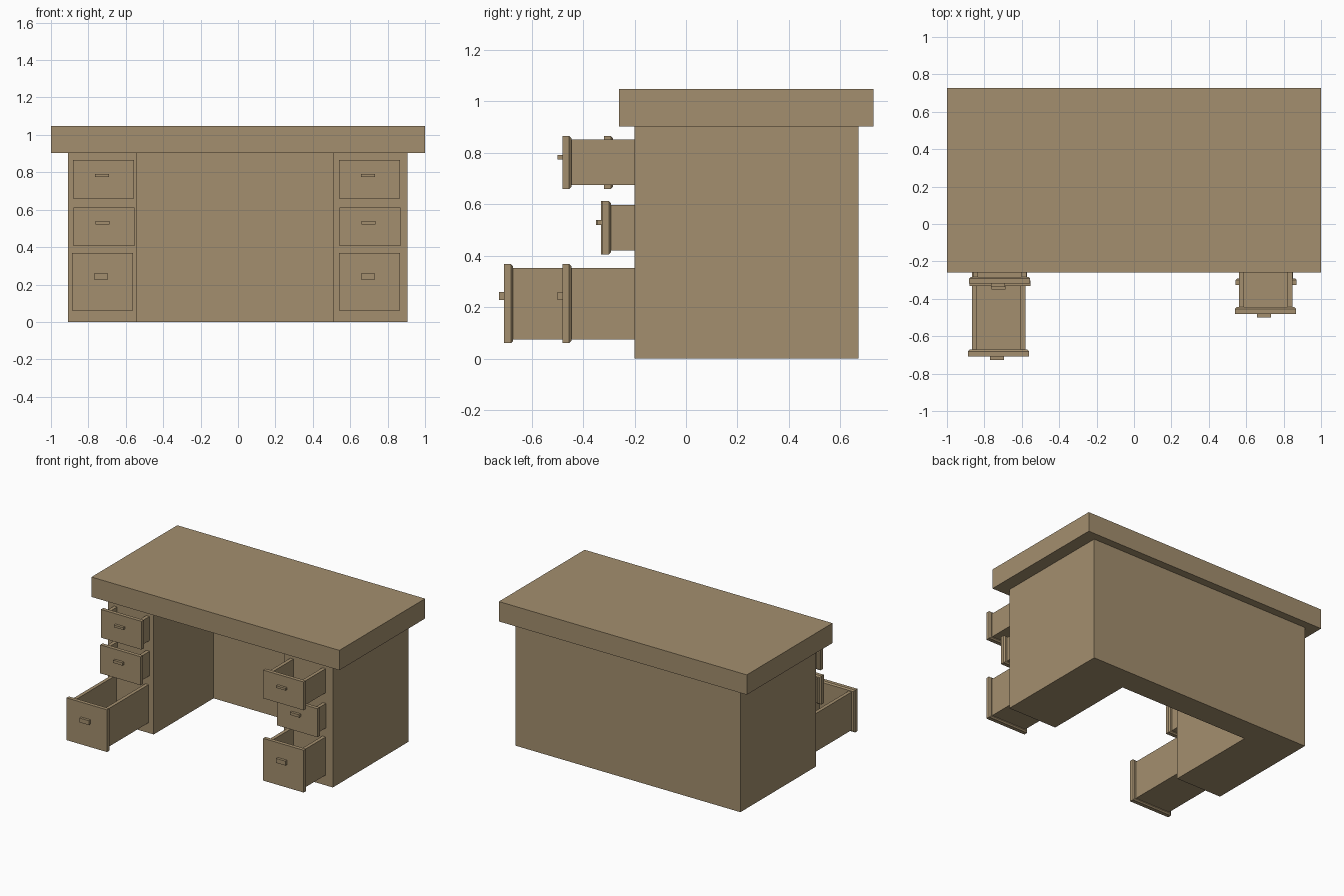
import bpy, bmesh

if "Cube" in bpy.data.objects:
    bpy.data.objects.remove(bpy.data.objects["Cube"])

wood = bpy.data.materials.new("brown_wood")
wood.diffuse_color = (0.37, 0.275, 0.157, 1)
wood.use_nodes = True
wood.node_tree.nodes["Principled BSDF"].inputs["Base Color"].default_value = wood.diffuse_color


def finish(bm, name):
    bmesh.ops.recalc_face_normals(bm, faces=bm.faces)
    mesh = bpy.data.meshes.new(name)
    bm.to_mesh(mesh)
    bm.free()
    mesh.materials.append(wood)
    obj = bpy.data.objects.new(name, mesh)
    bpy.context.collection.objects.link(obj)
    return obj


def add_box(bm, x0, x1, y0, y1, z0, z1):
    verts = bmesh.ops.create_cube(bm, size=1)["verts"]
    for v in verts:
        v.co.x = x1 if v.co.x > 0 else x0
        v.co.y = y1 if v.co.y > 0 else y0
        v.co.z = z1 if v.co.z > 0 else z0
    return verts


def box(name, *bounds):
    bm = bmesh.new()
    add_box(bm, *bounds)
    return finish(bm, name)


def drawer_front(name, x0, x1, y0, y1, z0, z1):
    """Panel with a narrow chamfer around its back edge."""
    bm = bmesh.new()
    add_box(bm, x0, x1, y0, y1, z0, z1)
    back = [e for e in bm.edges if all(v.co.y > y1 - 1e-4 for v in e.verts)]
    bmesh.ops.bevel(bm, geom=back, offset=0.009, segments=1, affect='EDGES')
    return finish(bm, name)


def drawer_tray(name, x0, x1, y0, y1, z0, z1, wall=0.036):
    """Open-topped tray: inset the top face and sink it."""
    bm = bmesh.new()
    add_box(bm, x0, x1, y0, y1, z0, z1)
    bm.normal_update()
    top = max(bm.faces, key=lambda f: f.calc_center_median().z)
    bmesh.ops.inset_region(bm, faces=[top], thickness=wall)
    cavity = bmesh.ops.extrude_face_region(bm, geom=[top])["geom"]
    bmesh.ops.delete(bm, geom=[top], context='FACES_ONLY')
    for v in cavity:
        if isinstance(v, bmesh.types.BMVert):
            v.co.z = z0 + 0.03
    return finish(bm, name)


# Desk body: U-shaped plan with a knee space, extruded upwards
plan = [(-0.908, -0.2), (-0.54, -0.2), (-0.54, 0.49), (0.51, 0.49),
        (0.51, -0.2), (0.905, -0.2), (0.905, 0.67), (-0.908, 0.67)]
bm = bmesh.new()
base = bm.faces.new([bm.verts.new((x, y, 0)) for x, y in plan])
body = bmesh.ops.extrude_face_region(bm, geom=[base])["geom"]
for v in body:
    if isinstance(v, bmesh.types.BMVert):
        v.co.z = 0.905
finish(bm, "desk_body")

# Desk top slab
box("desk_top", -1, 1, -0.26, 0.728, 0.903, 1.048)

# Drawers: name, panel left x, panel front y, panel z range, handle z range
drawers = [
    ("left_upper", -0.882, -0.319, 0.66, 0.866, 0.775, 0.791),
    ("left_middle", -0.88, -0.331, 0.405, 0.613, 0.52, 0.54),
    ("left_lower", -0.888, -0.708, 0.06, 0.368, 0.228, 0.26),
    ("right_upper", 0.54, -0.481, 0.66, 0.866, 0.775, 0.791),
    ("right_middle", 0.543, -0.327, 0.405, 0.613, 0.52, 0.54),
    ("right_lower", 0.54, -0.481, 0.06, 0.368, 0.228, 0.26),
]
for name, x, y, z0, z1, h0, h1 in drawers:
    drawer_front(name + "_drawer_front", x, x + 0.327, y, y + 0.036, z0, z1)
    # The tray starts inside the panel so its front wall is the panel itself
    drawer_tray(name + "_drawer_tray", x + 0.022, x + 0.307, y + 0.002, -0.13,
                z0 + 0.015, z1 - 0.015)
    box(name + "_handle", x + 0.118, x + 0.193, y - 0.019, y + 0.005, h0, h1)
